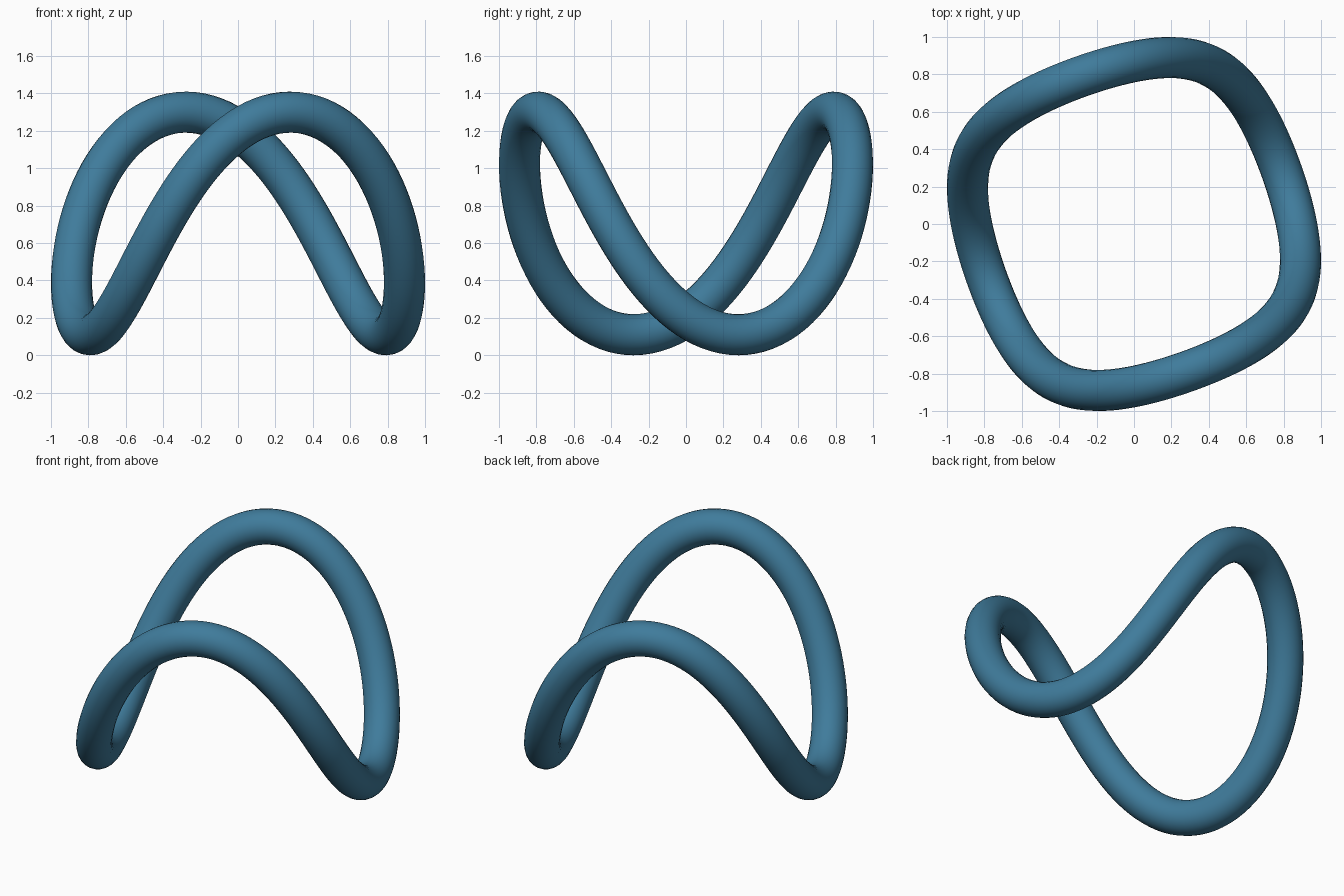
import bpy
from math import cos, sin, pi, radians

if "Cube" in bpy.data.objects:
    bpy.data.objects.remove(bpy.data.objects["Cube"])

# Closed saddle-shaped centre line: rounded square from above, two waves in height
COUNT = 160
A, B, RISE = 0.888, 0.05, 0.595
TURN = radians(64.5)          # direction of one rounded corner
TUBE = 0.11
MID = RISE + TUBE


def centre_point(t):
    x = A * cos(t) + B * cos(3 * t)
    y = A * sin(t) - B * sin(3 * t)
    return (x * cos(TURN) - y * sin(TURN),
            x * sin(TURN) + y * cos(TURN),
            MID + RISE * sin(2 * t))


# Round tube swept along the centre line
curve = bpy.data.curves.new("wavy_ring", "CURVE")
curve.dimensions = "3D"
curve.bevel_depth = TUBE
curve.bevel_resolution = 10
spline = curve.splines.new("POLY")
spline.points.add(COUNT - 1)
for i, p in enumerate(spline.points):
    p.co = (*centre_point(2 * pi * i / COUNT), 1)
spline.use_cyclic_u = True
spline.use_smooth = True
ring = bpy.data.objects.new("wavy_ring", curve)
bpy.context.collection.objects.link(ring)

# Blue finish
blue = bpy.data.materials.new("blue")
blue.diffuse_color = (0.05, 0.2, 0.33, 1)
blue.use_nodes = True
blue.node_tree.nodes["Principled BSDF"].inputs["Base Color"].default_value = blue.diffuse_color
curve.materials.append(blue)
